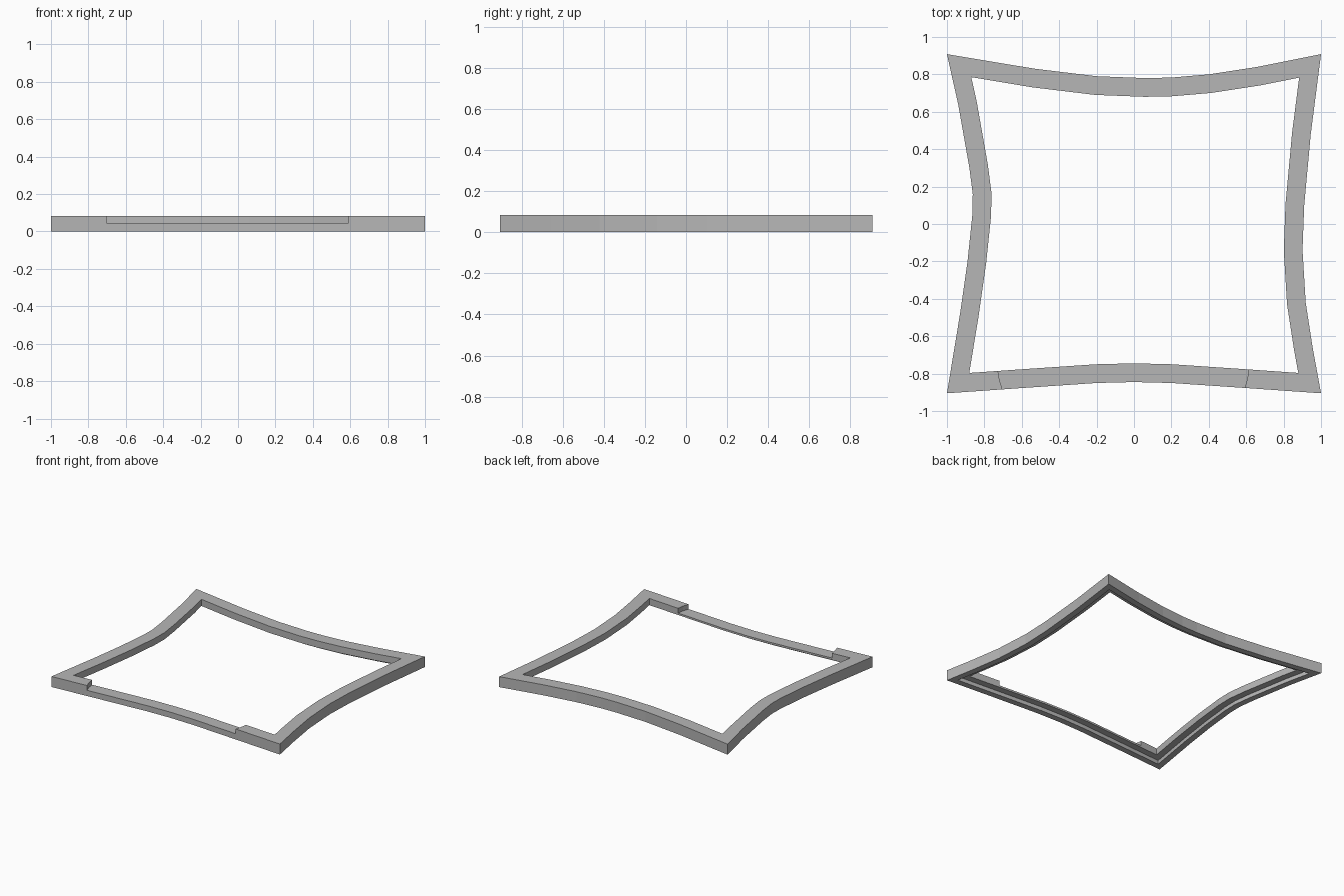
import bpy
import bmesh
from mathutils import Vector

default_cube = bpy.data.objects.get("Cube")
if default_cube:
    bpy.data.objects.remove(default_cube, do_unlink=True)

HEIGHT = 0.083
BAND_WIDTH = 0.1
RIM_WIDTH = 0.048
REBATE_HEIGHT = 0.03
NOTCH_FLOOR = 0.045

# Single plain grey
grey = bpy.data.materials.new("plain_grey")
grey.use_nodes = True
colour = (0.47, 0.47, 0.47, 1)
grey.diffuse_color = colour
grey.node_tree.nodes["Principled BSDF"].inputs["Base Color"].default_value = colour

# Outer outline, counter-clockwise, each side bowing inward
front_side = [(-1, -.905), (-.6, -.877), (-.2, -.85), (0, -.845), (.2, -.85), (.6, -.877)]
right_side = [(1, -.905), (.955, -.66), (.918, -.42), (.901, -.14), (.91, .1), (.945, .48)]
back_side = [(1, .908), (.66, .84), (.4, .8), (.2, .783), (.06, .78), (-.2, .79), (-.53, .83)]
left_side = [(-1, .908), (-.94, .64), (-.88, .3), (-.862, .16), (-.864, .05), (-.89, -.2), (-.93, -.48)]
outline = [Vector(p) for p in front_side + right_side + back_side + left_side]


def inset(points, distance):
    """Move a closed outline inward with mitred corners."""
    result = []
    for i, p in enumerate(points):
        before = (p - points[i - 1]).normalized()
        after = (points[(i + 1) % len(points)] - p).normalized()
        n1 = Vector((-before.y, before.x))
        n2 = Vector((-after.y, after.x))
        result.append(p + (n1 + n2) * distance / (1 + n1.dot(n2)))
    return result


def mesh_object(name, bm):
    bmesh.ops.recalc_face_normals(bm, faces=bm.faces[:])
    mesh = bpy.data.meshes.new(name)
    bm.to_mesh(mesh)
    bm.free()
    mesh.materials.append(grey)
    obj = bpy.data.objects.new(name, mesh)
    bpy.context.collection.objects.link(obj)
    return obj


# Frame: sweep a stepped section (inset, height) round the outline
section = [(0, 0), (0, HEIGHT), (BAND_WIDTH, HEIGHT), (BAND_WIDTH, REBATE_HEIGHT),
           (RIM_WIDTH, REBATE_HEIGHT), (RIM_WIDTH, 0)]
bm = bmesh.new()
rings = [[bm.verts.new((p.x, p.y, z)) for p in inset(outline, d)] for d, z in section]
for k, ring in enumerate(rings):
    following = rings[(k + 1) % len(rings)]
    for i in range(len(ring)):
        j = (i + 1) % len(ring)
        bm.faces.new((ring[i], ring[j], following[j], following[i]))
frame = mesh_object("frame", bm)

# Notch lowering the front bar, with slightly curved ends
notch = [(-.73, -.7), (-.73, -.77), (-.72, -.83), (-.702, -.89), (-.69, -1),
         (.58, -1), (.588, -.89), (.606, -.83), (.615, -.765), (.615, -.7)]
bm = bmesh.new()
base = bm.faces.new([bm.verts.new((x, y, NOTCH_FLOOR)) for x, y in notch])
top = bmesh.ops.extrude_face_region(bm, geom=[base])["geom"]
bmesh.ops.translate(bm, vec=(0, 0, HEIGHT),
                    verts=[g for g in top if isinstance(g, bmesh.types.BMVert)])
cutter = mesh_object("notch_cutter", bm)
cutter.hide_render = True

cut = frame.modifiers.new("front_notch", 'BOOLEAN')
cut.operation = 'DIFFERENCE'
cut.solver = 'EXACT'
cut.object = cutter

# Bake the cut and drop the cutter
bpy.context.view_layer.update()
evaluated = frame.evaluated_get(bpy.context.evaluated_depsgraph_get())
cut_mesh = bpy.data.meshes.new_from_object(evaluated)
frame.modifiers.clear()
frame.data = cut_mesh
bpy.data.objects.remove(cutter, do_unlink=True)
